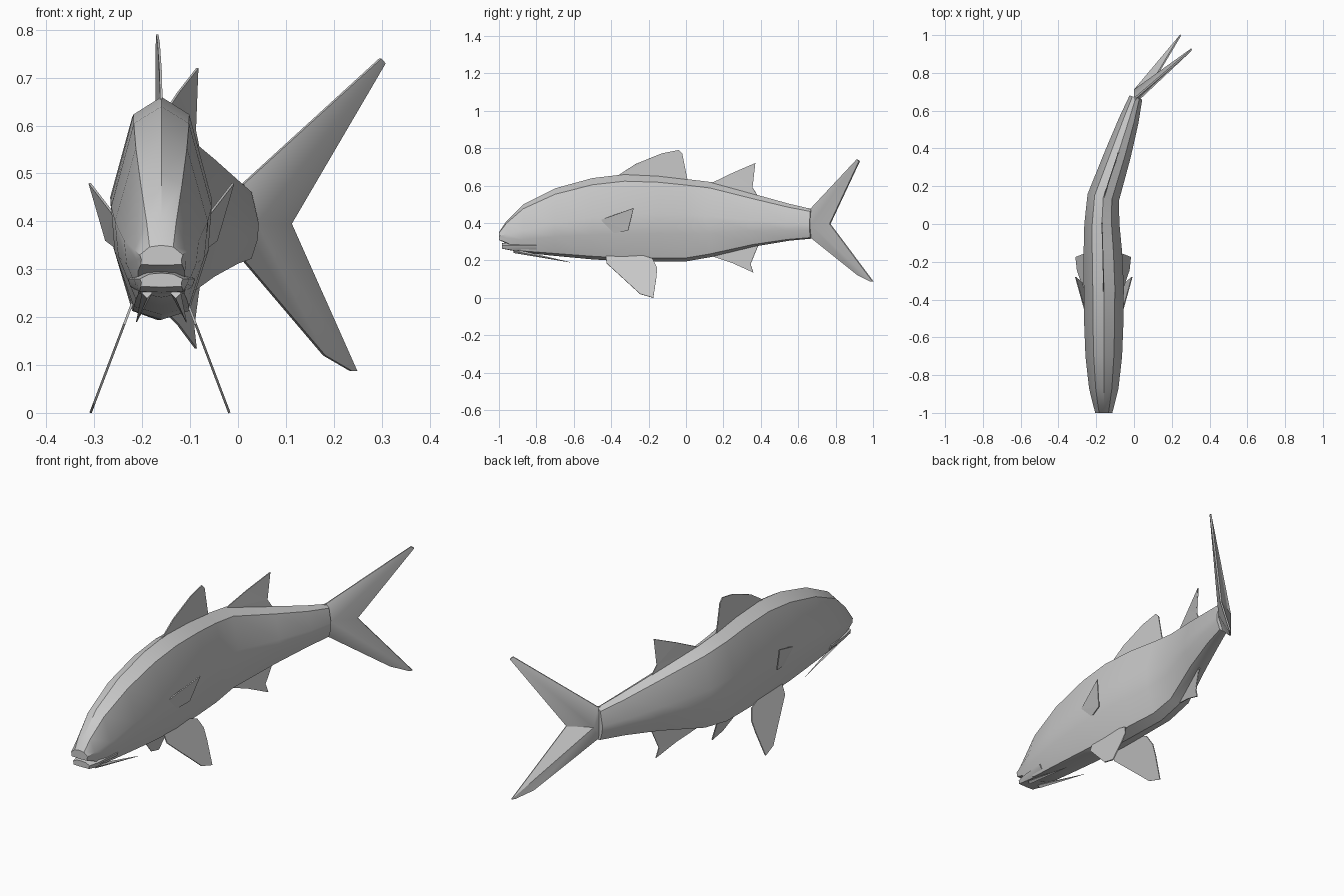
import bpy
import bmesh
import math
from mathutils import Vector

cube = bpy.data.objects.get("Cube")
if cube:
    bpy.data.objects.remove(cube, do_unlink=True)

grey = bpy.data.materials.new("fish_grey")
grey.use_nodes = True
grey.diffuse_color = (0.588, 0.588, 0.588, 1)
grey.node_tree.nodes["Principled BSDF"].inputs["Base Color"].default_value = grey.diffuse_color

# Body stations: y, centre x, half width, top z, widest z, lower edge z
BODY = [
    (-1.00, -0.16, 0.045, 0.35, 0.33, 0.31),
    (-0.96, -0.16, 0.056, 0.41, 0.34, 0.295),
    (-0.87, -0.16, 0.078, 0.50, 0.36, 0.25),
    (-0.70, -0.16, 0.097, 0.585, 0.40, 0.237),
    (-0.50, -0.16, 0.105, 0.64, 0.43, 0.222),
    (-0.33, -0.16, 0.106, 0.66, 0.445, 0.213),
    (-0.15, -0.165, 0.102, 0.652, 0.45, 0.213),
    (0.00, -0.17, 0.093, 0.635, 0.445, 0.213),
    (0.14, -0.163, 0.085, 0.618, 0.435, 0.235),
    (0.37, -0.085, 0.07, 0.553, 0.415, 0.285),
    (0.55, -0.027, 0.053, 0.503, 0.40, 0.312),
    (0.67, 0.01, 0.035, 0.475, 0.395, 0.322),
]
JAW = [
    (-0.985, -0.16, 0.045, 0.292, 0.28, 0.264),
    (-0.93, -0.16, 0.058, 0.30, 0.28, 0.254),
    (-0.80, -0.16, 0.07, 0.30, 0.28, 0.245),
]


def spine(y):
    """Centre x of the bent body at a given y."""
    for a, b in zip(BODY, BODY[1:]):
        if y <= b[0]:
            t = (y - a[0]) / (b[0] - a[0])
            return a[1] + t * (b[1] - a[1])
    return BODY[-1][1]


def finish(name, bm, smooth=False):
    bmesh.ops.recalc_face_normals(bm, faces=bm.faces)
    mesh = bpy.data.meshes.new(name)
    bm.to_mesh(mesh)
    bm.free()
    obj = bpy.data.objects.new(name, mesh)
    bpy.context.collection.objects.link(obj)
    mesh.materials.append(grey)
    if smooth:
        bpy.ops.object.select_all(action="DESELECT")
        obj.select_set(True)
        bpy.context.view_layer.objects.active = obj
        bpy.ops.object.shade_smooth_by_angle(angle=math.radians(30))
    return obj


def loft(name, stations):
    """Skin ten-sided rings, squarer underneath towards the mouth."""
    bm = bmesh.new()
    rings = []
    for i, (y, cx, hw, top, mid, low) in enumerate(stations):
        # Rings stand square to the bent spine
        a, b = stations[max(i - 1, 0)], stations[min(i + 1, len(stations) - 1)]
        across = Vector((b[0] - a[0], a[1] - b[1], 0)).normalized()
        square = min(0.95, max(0.55, 0.55 + 3 * (-0.85 - y)))
        half = [(0, top), (0.55, top - 0.17 * (top - mid)), (1, mid),
                (0.93, mid - 0.45 * (mid - low)), (square, low),
                (0, low - 0.08 * (mid - low))]
        outline = half + [(-s, z) for s, z in half[-2:0:-1]]
        rings.append([bm.verts.new(Vector((cx, y, z)) + across * s * hw)
                      for s, z in outline])
    for a, b in zip(rings, rings[1:]):
        for i in range(len(a)):
            j = (i + 1) % len(a)
            bm.faces.new((a[i], a[j], b[j], b[i]))
    bm.faces.new(rings[0])
    bm.faces.new(rings[-1])
    return finish(name, bm, True)


def plate(name, points):
    bm = bmesh.new()
    face = bm.faces.new([bm.verts.new(p) for p in points])
    bmesh.ops.triangulate(bm, faces=[face])
    obj = finish(name, bm)
    solid = obj.modifiers.new("thickness", "SOLIDIFY")
    solid.thickness = 0.005
    solid.offset = 0


# Body and lower jaw
loft("body", BODY)
loft("lower_jaw", JAW)

# Fins along the middle line: y, z
MIDDLE_FINS = {
    "front_dorsal_fin": [(-0.37, 0.65), (-0.27, 0.715), (-0.13, 0.772), (-0.04, 0.79),
                         (-0.02, 0.77), (0.01, 0.62), (-0.15, 0.63)],
    "rear_dorsal_fin": [(0.13, 0.61), (0.25, 0.668), (0.37, 0.72), (0.35, 0.65),
                        (0.355, 0.59), (0.39, 0.535)],
    "anal_fin": [(0.14, 0.222), (0.25, 0.185), (0.36, 0.135), (0.345, 0.18),
                 (0.355, 0.22), (0.39, 0.29)],
}
for name, pts in MIDDLE_FINS.items():
    plate(name, [(spine(y), y, z) for y, z in pts])

# Paired fins and chin barbels, mirrored about the body centre
PELVIC = [(-0.43, 0.25), (-0.31, 0.25), (-0.18, 0.21), (-0.155, 0.16), (-0.158, 0.11),
          (-0.175, 0), (-0.245, 0.02), (-0.425, 0.185)]
PECTORAL = [(-0.46, 0.415, 0.1), (-0.28, 0.48, 0.15), (-0.31, 0.36, 0.115),
            (-0.39, 0.345, 0.095)]
for side, label in ((1, "left"), (-1, "right")):
    plate(label + "_pelvic_fin",
          [(-0.163 + side * (0.05 + 0.38 * (0.25 - z)), y, z) for y, z in PELVIC])
    plate(label + "_pectoral_fin",
          [(-0.16 + side * out, y, z) for y, z, out in PECTORAL])
    start = Vector((-0.16 + side * 0.03, -0.92, 0.25))
    end = Vector((-0.16 + side * 0.052, -0.62, 0.19))
    bm = bmesh.new()
    bmesh.ops.create_cone(bm, cap_ends=True, segments=4, radius1=0.011, radius2=0.001,
                          depth=(end - start).length)
    turn = (end - start).to_track_quat("Z", "Y").to_matrix().to_4x4()
    turn.translation = (start + end) / 2
    bm.transform(turn)
    finish(label + "_barbel", bm)

# Forked tail: a thick hub fanned out to a thin edge on both sides
TAIL = [(0.0, 0.64, 0.475), (0.01, 0.67, 0.478), (0.297, 0.915, 0.74),
        (0.306, 0.927, 0.73), (0.11, 0.77, 0.395), (0.247, 1, 0.087),
        (0.235, 0.985, 0.088), (0.18, 0.92, 0.12), (0.01, 0.67, 0.32), (0.0, 0.64, 0.318)]
bm = bmesh.new()
across = Vector((0.64, -0.77, 0))
layers = []
for side in (1, -1):
    hub = bm.verts.new(Vector((0.02, 0.69, 0.395)) + across * side * 0.03)
    rim = [bm.verts.new(Vector(p) + across * side * 0.004) for p in TAIL]
    for a, b in zip(rim, rim[1:] + rim[:1]):
        bm.faces.new((hub, a, b))
    layers.append(rim)
for i in range(len(TAIL)):
    j = (i + 1) % len(TAIL)
    bm.faces.new((layers[0][i], layers[0][j], layers[1][j], layers[1][i]))
finish("tail_fin", bm, True)
